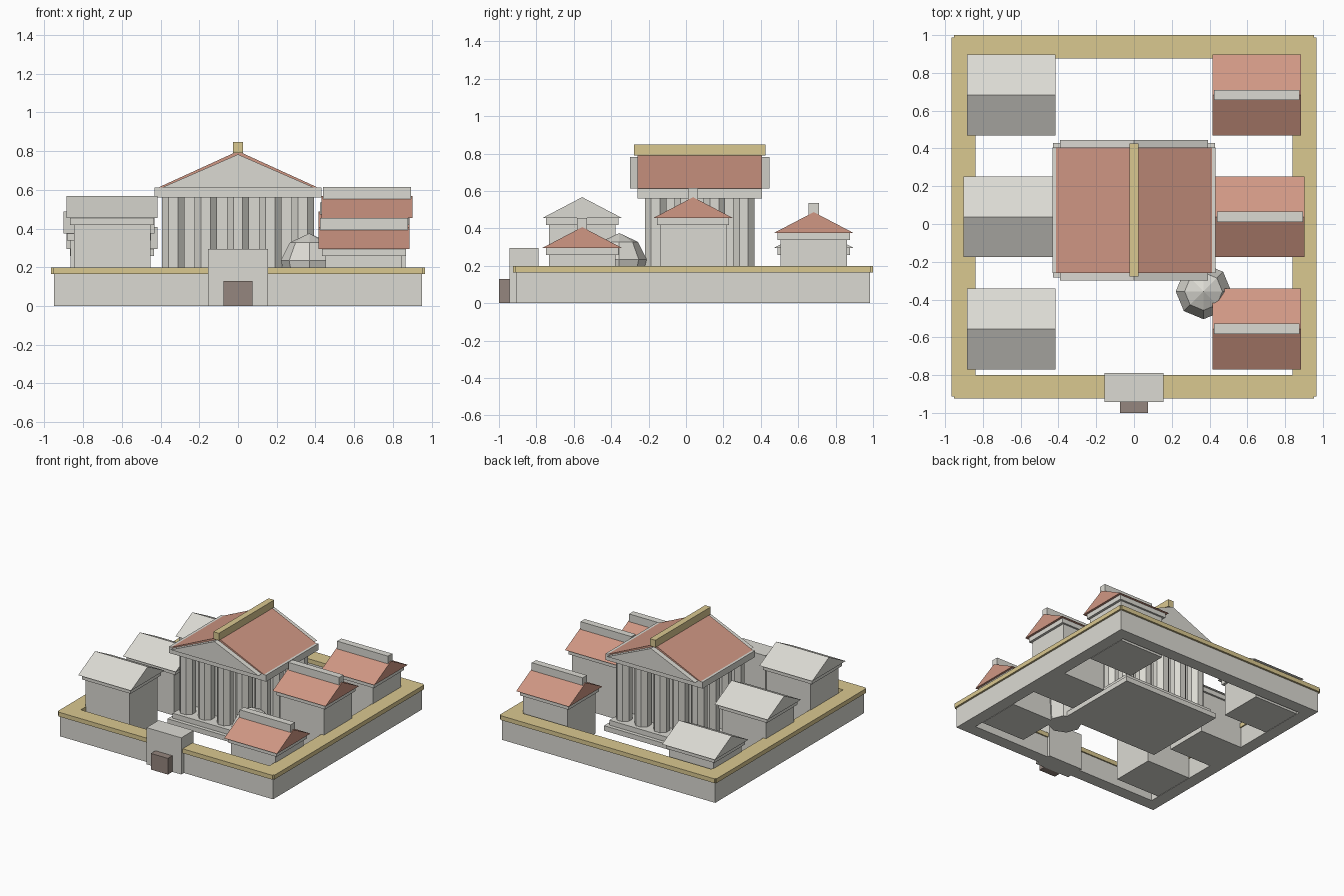
import bpy, bmesh, math
from mathutils import Matrix

cube = bpy.data.objects.get("Cube")
if cube:
    bpy.data.objects.remove(cube, do_unlink=True)


def material(name, r, g, b):
    m = bpy.data.materials.new(name)
    m.use_nodes = True
    m.diffuse_color = (r, g, b, 1)
    m.node_tree.nodes["Principled BSDF"].inputs["Base Color"].default_value = (r, g, b, 1)
    return m


STONE = material("pale stone", 0.71, 0.70, 0.65)
GOLD = material("ochre trim", 0.70, 0.58, 0.28)
TILE = material("terracotta tile", 0.63, 0.31, 0.23)
WOOD = material("dark door", 0.30, 0.24, 0.21)


def add_object(name, bm, mat):
    bmesh.ops.recalc_face_normals(bm, faces=bm.faces)
    mesh = bpy.data.meshes.new(name)
    bm.to_mesh(mesh)
    bm.free()
    mesh.materials.append(mat)
    obj = bpy.data.objects.new(name, mesh)
    bpy.context.collection.objects.link(obj)
    return obj


def box(name, mat, x0, x1, y0, y1, z0, z1):
    bm = bmesh.new()
    bmesh.ops.create_cube(bm, size=1)
    for v in bm.verts:
        v.co = (x0 if v.co.x < 0 else x1, y0 if v.co.y < 0 else y1, z0 if v.co.z < 0 else z1)
    return add_object(name, bm, mat)


def block(name, mat, cx, cy, hx, hy, z0, z1):
    return box(name, mat, cx - hx, cx + hx, cy - hy, cy + hy, z0, z1)


def gable(name, mat, cx, cy, hx, hy, z0, z1, along):
    """Triangular prism whose ridge runs along the x or y axis."""
    bm = bmesh.new()
    ends = []
    for s in (-1, 1):
        if along == "x":
            pts = [(cx + s * hx, cy - hy, z0), (cx + s * hx, cy + hy, z0), (cx + s * hx, cy, z1)]
        else:
            pts = [(cx - hx, cy + s * hy, z0), (cx + hx, cy + s * hy, z0), (cx, cy + s * hy, z1)]
        ends.append([bm.verts.new(p) for p in pts])
    a, b = ends
    bm.faces.new(a)
    bm.faces.new(b)
    for i in range(3):
        j = (i + 1) % 3
        bm.faces.new((a[i], a[j], b[j], b[i]))
    return add_object(name, bm, mat)


def column(name, x, y, z0, z1, radius):
    bm = bmesh.new()
    turn = Matrix.Translation((x, y, (z0 + z1) / 2)) @ Matrix.Rotation(math.pi / 8, 4, "Z")
    bmesh.ops.create_cone(bm, cap_ends=True, segments=8, radius1=radius, radius2=radius,
                          depth=z1 - z0, matrix=turn)
    return add_object(name, bm, STONE)


# Perimeter wall with a slightly wider coping
def enclosure(name, mat, hx, y0, y1, thick, notch, z0, z1):
    for side, s in (("left", 1), ("right", -1)):
        xa, xb = sorted((s * hx, s * (hx - thick)))
        box(f"{side}_{name}", mat, xa, xb, y0 + notch, y1 - notch, z0, z1)
    box(f"front_{name}", mat, notch - hx, hx - notch, y0, y0 + thick, z0, z1)
    box(f"back_{name}", mat, notch - hx, hx - notch, y1 - thick, y1, z0, z1)


enclosure("wall", STONE, 0.95, -0.91, 0.985, 0.10, 0.0, 0, 0.165)
enclosure("coping", GOLD, 0.965, -0.925, 1.0, 0.125, 0.012, 0.165, 0.2)

# Gatehouse and door
box("gatehouse", STONE, -0.155, 0.155, -0.943, -0.788, 0, 0.295)
box("gate_door", WOOD, -0.075, 0.075, -1.0, -0.943, 0, 0.13)

# Temple: steps, inner hall, colonnade, roof
CY = 0.073
block("temple_lower_step", STONE, 0, CY, 0.43, 0.355, 0, 0.04)
block("temple_upper_step", STONE, 0, CY, 0.405, 0.325, 0.04, 0.08)
block("temple_hall", STONE, 0, CY, 0.28, 0.18, 0.08, 0.56)
for row in range(4):
    for col in range(5):
        if row in (0, 3) or col in (0, 4):
            column(f"column_{row}_{col}", (col - 2) * 0.167, CY + (row - 1.5) * 0.157,
                   0.08, 0.56, 0.062)
block("entablature", STONE, 0, CY, 0.432, 0.332, 0.56, 0.612)
gable("pediment", STONE, 0, CY, 0.392, 0.373, 0.612, 0.783, "y")
gable("temple_roof", TILE, 0, CY, 0.412, 0.332, 0.612, 0.80, "y")
block("temple_ridge", GOLD, 0, CY, 0.025, 0.352, 0.79, 0.848)


# Small halls along both sides
def hall(name, cx, cy, eave, tiled):
    block(f"{name}_body", STONE, cx, cy, 0.197, 0.178, 0, eave - 0.037)
    block(f"{name}_cornice", STONE, cx, cy, 0.217, 0.193, eave - 0.037, eave)
    gable(f"{name}_roof", TILE if tiled else STONE, cx, cy, 0.235, 0.214, eave, eave + 0.112, "x")
    if tiled:
        block(f"{name}_ridge", STONE, cx, cy, 0.227, 0.027, eave + 0.098, eave + 0.16)


rows = (("front", 0.65, -0.555, 0.455, 0.295),
        ("middle", 0.667, 0.038, 0.375, 0.455),
        ("back", 0.65, 0.683, 0.295, 0.375))
for label, x, y, plain_eave, tiled_eave in rows:
    hall(f"{label}_right_hall", -x, y, plain_eave, False)
    hall(f"{label}_left_hall", x, y, tiled_eave, True)

# Faceted domed pavilion
bm = bmesh.new()
profile = [(0.125, 0), (0.135, 0.19), (0.147, 0.235), (0.1, 0.328)]
rings = []
for r, z in profile:
    rings.append([bm.verts.new((0.368 + r * math.cos(k * math.pi / 4),
                                -0.357 + r * math.sin(k * math.pi / 4), z)) for k in range(8)])
apex = bm.verts.new((0.368, -0.357, 0.375))
bm.faces.new(rings[0])
for k in range(8):
    n = (k + 1) % 8
    for lo, hi in zip(rings, rings[1:]):
        bm.faces.new((lo[k], lo[n], hi[n], hi[k]))
    bm.faces.new((rings[-1][k], rings[-1][n], apex))
add_object("domed_pavilion", bm, STONE)
